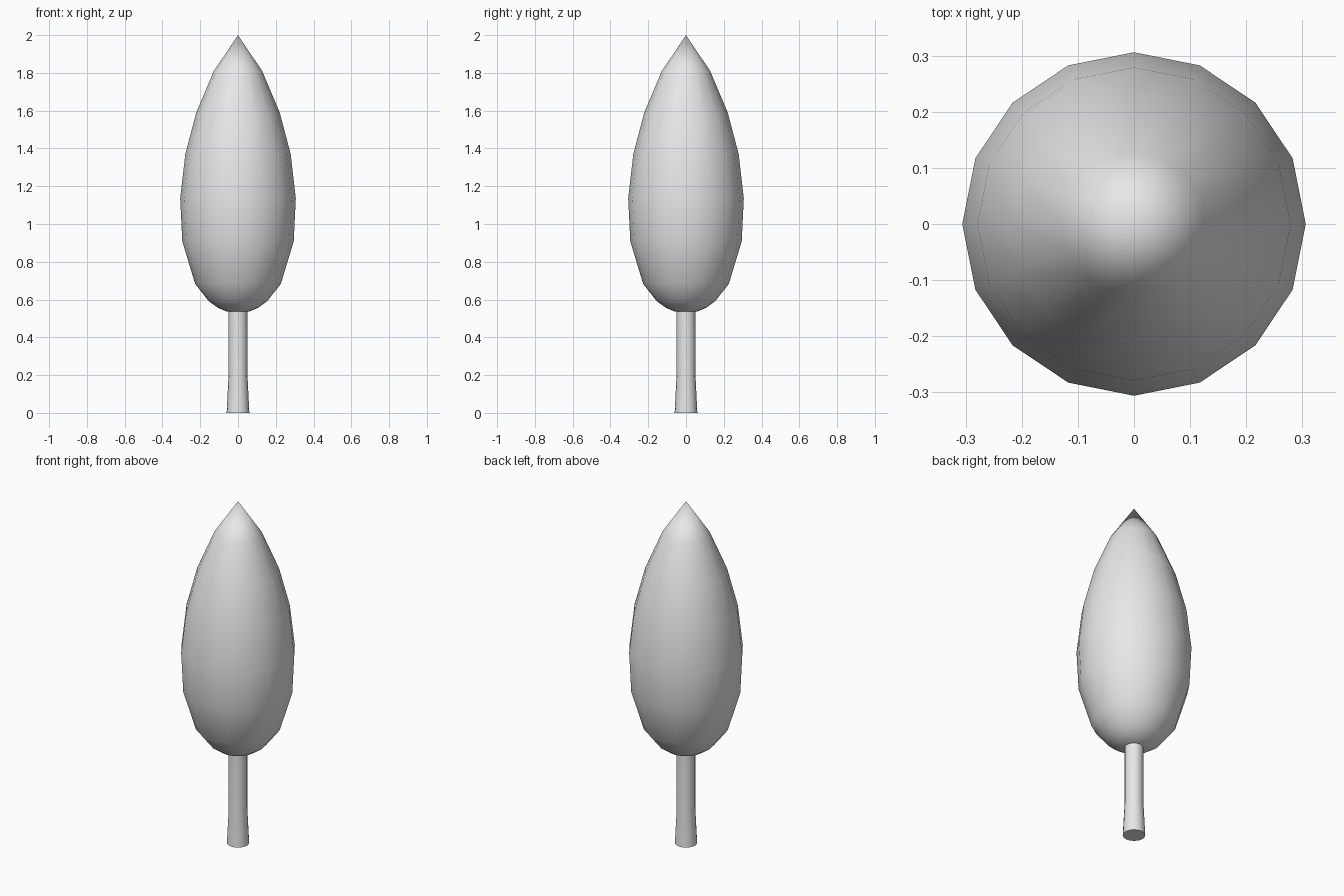
import bpy, bmesh, math

cube = bpy.data.objects.get("Cube")
if cube:
    bpy.data.objects.remove(cube, do_unlink=True)

SIDES = 16

# One plain grey for the whole tree
grey = bpy.data.materials.new("plain_grey")
grey.use_nodes = True
colour = (0.8, 0.8, 0.8, 1.0)
grey.diffuse_color = colour
grey.node_tree.nodes["Principled BSDF"].inputs["Base Color"].default_value = colour


def lathe(name, profile, sharp_angle):
    """Turn a (radius, height) profile, listed bottom to top, around z."""
    bm = bmesh.new()
    verts = [bm.verts.new((r, 0, z)) for r, z in profile]
    edges = [bm.edges.new(pair) for pair in zip(verts, verts[1:])]
    bmesh.ops.spin(bm, geom=verts + edges, cent=(0, 0, 0), axis=(0, 0, 1),
                   angle=math.tau, steps=SIDES)
    bmesh.ops.remove_doubles(bm, verts=bm.verts, dist=0.0005)
    bmesh.ops.recalc_face_normals(bm, faces=bm.faces)
    mesh = bpy.data.meshes.new(name)
    bm.to_mesh(mesh)
    bm.free()
    mesh.materials.append(grey)
    obj = bpy.data.objects.new(name, mesh)
    bpy.context.collection.objects.link(obj)
    bpy.ops.object.select_all(action='DESELECT')
    obj.select_set(True)
    bpy.context.view_layer.objects.active = obj
    bpy.ops.object.shade_smooth_by_angle(angle=math.radians(sharp_angle))
    return obj


# Trunk, flared at the foot and closed underneath
lathe("trunk", [(0, 0), (0.06, 0), (0.05, 0.2), (0.05, 0.56)], 40)

# Tall pointed crown with a rounded base
lathe("crown", [(0, 0.533), (0.06, 0.537), (0.106, 0.556), (0.154, 0.59),
                (0.227, 0.683), (0.295, 0.908), (0.306, 1.135),
                (0.279, 1.37), (0.221, 1.59), (0.128, 1.81), (0, 2.0)], 80)
